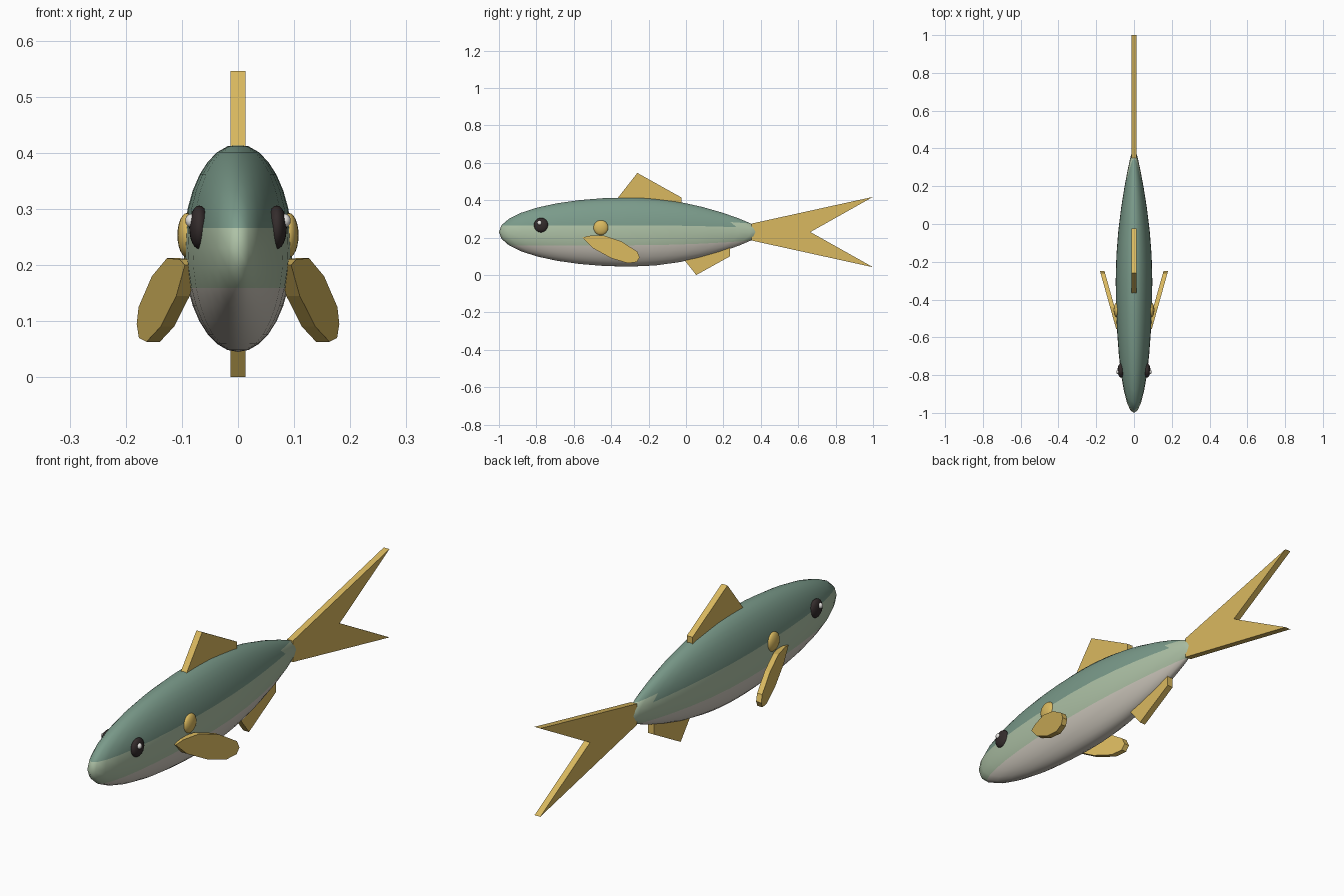
import bpy, bmesh, math
from mathutils import Vector

if "Cube" in bpy.data.objects:
    bpy.data.objects.remove(bpy.data.objects["Cube"])


def material(name, r, g, b):
    m = bpy.data.materials.new(name)
    m.diffuse_color = (r, g, b, 1)
    m.use_nodes = True
    m.node_tree.nodes["Principled BSDF"].inputs["Base Color"].default_value = m.diffuse_color
    return m


BACK = material("back_green", 0.195, 0.325, 0.255)
STRIPE = material("pale_green", 0.42, 0.535, 0.38)
BELLY = material("belly_cream", 0.62, 0.58, 0.51)
GOLD = material("fin_gold", 0.70, 0.485, 0.115)
DARK = material("eye_dark", 0.034, 0.025, 0.025)
WHITE = material("eye_white", 0.85, 0.83, 0.80)


def finish(bm, name, mats, smooth=False):
    bmesh.ops.recalc_face_normals(bm, faces=bm.faces)
    for f in bm.faces:
        f.smooth = smooth
    mesh = bpy.data.meshes.new(name)
    bm.to_mesh(mesh)
    bm.free()
    for m in mats:
        mesh.materials.append(m)
    ob = bpy.data.objects.new(name, mesh)
    bpy.context.collection.objects.link(ob)
    return ob


def ellipsoid(name, center, radii, mat, segments=20, rings=12):
    bm = bmesh.new()
    bmesh.ops.create_uvsphere(bm, u_segments=segments, v_segments=rings, radius=1)
    for v in bm.verts:
        v.co = Vector(center) + Vector([a * b for a, b in zip(v.co, radii)])
    return finish(bm, name, [mat], True)


def plate(name, outline, outer_x, thickness):
    """Prism from a (y, z) outline; outer_x(y) gives its outer face."""
    bm = bmesh.new()
    outer = [bm.verts.new((outer_x(y), y, z)) for y, z in outline]
    inner = [bm.verts.new((outer_x(y) - thickness, y, z)) for y, z in outline]
    bm.faces.new(outer)
    bm.faces.new(inner[::-1])
    n = len(outline)
    for i in range(n):
        j = (i + 1) % n
        bm.faces.new((outer[i], inner[i], inner[j], outer[j]))
    return finish(bm, name, [GOLD])


# Body: stretched sphere that tapers toward the tail, coloured in height bands
CY, CZ = -0.30, 0.23
bm = bmesh.new()
bmesh.ops.create_uvsphere(bm, u_segments=32, v_segments=16, radius=1)
for v in bm.verts:
    t = max(v.co.y, 0) ** 2
    v.co = (v.co.x * 0.097 * (1 - 0.52 * t),
            CY + v.co.y * 0.70,
            CZ + v.co.z * 0.185 * (1 - 0.42 * t))
for f in bm.faces:
    h = f.calc_center_median().z - CZ
    f.material_index = 0 if h > 0.039 else (1 if h > -0.057 else 2)
finish(bm, "body", [BACK, STRIPE, BELLY], True)

# Centre-line fins
HALF = 0.0135
centre_fins = {
    "dorsal_fin": [(-0.39, 0.38), (-0.26, 0.546), (-0.025, 0.415), (-0.025, 0.36)],
    "anal_fin": [(-0.04, 0.12), (0.055, 0.0), (0.235, 0.10), (0.235, 0.17), (0.0, 0.17)],
    "tail_fin": [(0.35, 0.275), (1.0, 0.418), (0.665, 0.23), (1.0, 0.042), (0.35, 0.185)],
}
for name, outline in centre_fins.items():
    plate(name, outline, lambda y: HALF, 2 * HALF)

# Paired parts: pectoral fins, gold spots, eyes with highlights
pectoral = [(-0.555, 0.20), (-0.52, 0.21), (-0.44, 0.212), (-0.345, 0.18),
            (-0.26, 0.125), (-0.248, 0.095), (-0.262, 0.07), (-0.31, 0.063),
            (-0.40, 0.09), (-0.50, 0.145)]
for side, s in (("right", 1), ("left", -1)):
    plate("pectoral_fin_" + side, pectoral,
          lambda y: s * (0.18 + 0.28 * (y + 0.25)), s * 0.024)
    ellipsoid("gill_spot_" + side, (s * 0.09, -0.455, 0.253), (0.018, 0.04, 0.04), GOLD)
    ellipsoid("eye_" + side, (s * 0.069, -0.775, 0.267), (0.018, 0.038, 0.039), DARK)
    ellipsoid("eye_highlight_" + side, (s * 0.084, -0.783, 0.279),
              (0.010, 0.012, 0.012), WHITE, 12, 8)
